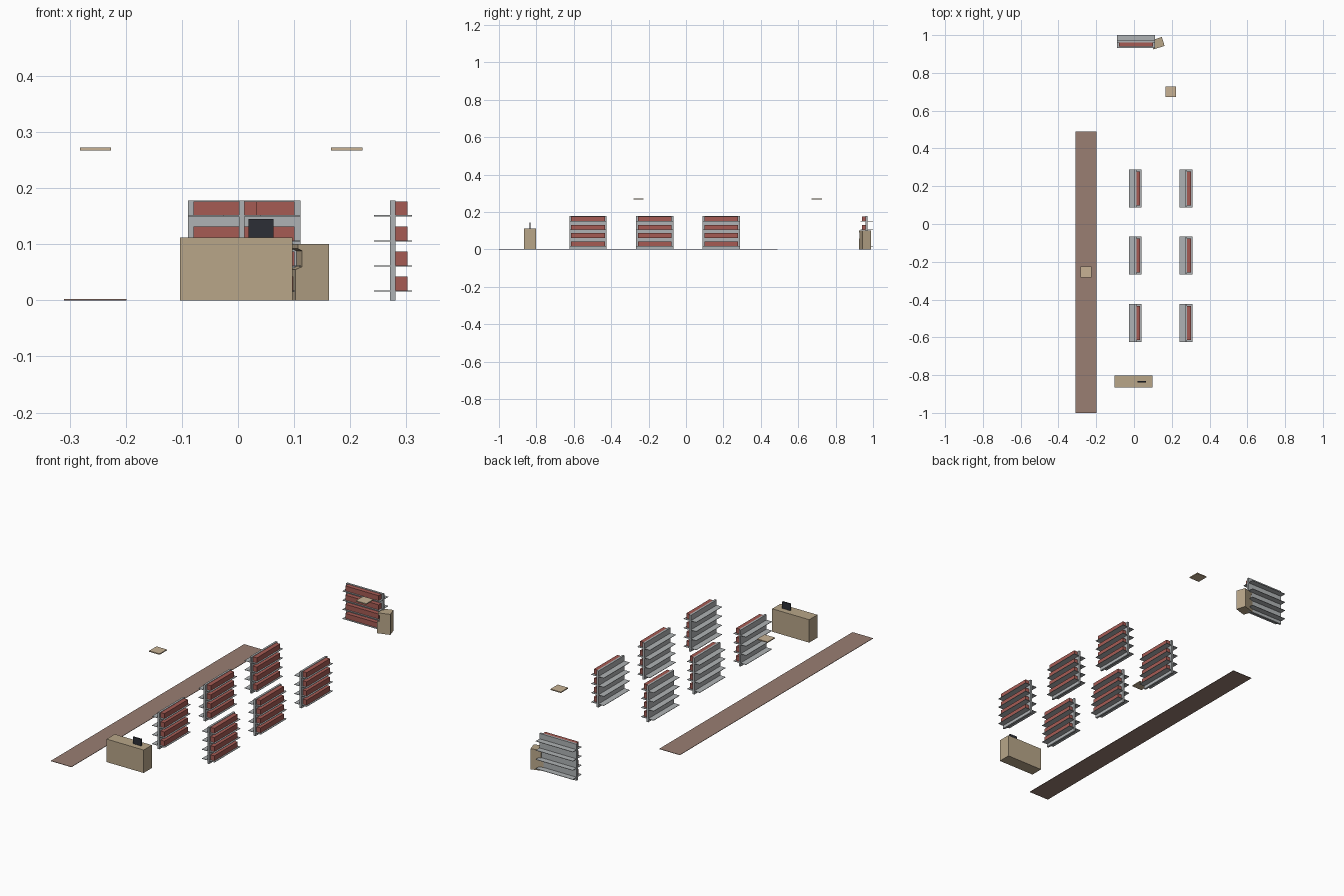
import bpy
import bmesh
from math import radians
from mathutils import Matrix

default = bpy.data.objects.get("Cube")
if default:
    bpy.data.objects.remove(default, do_unlink=True)


def material(name, r, g, b):
    mat = bpy.data.materials.new(name)
    mat.use_nodes = True
    mat.diffuse_color = (r, g, b, 1)
    mat.node_tree.nodes["Principled BSDF"].inputs["Base Color"].default_value = (r, g, b, 1)
    return mat


TAN = material("tan", 0.48, 0.38, 0.25)
PALE = material("pale_tan", 0.58, 0.45, 0.30)
BROWN = material("floor_brown", 0.32, 0.21, 0.17)
RED = material("goods_red", 0.38, 0.105, 0.088)
GREY = material("shelf_grey", 0.43, 0.45, 0.46)
DARK = material("screen_dark", 0.025, 0.028, 0.037)


def finish(bm, name, mat, place=None):
    if place:
        bm.transform(place)
    bmesh.ops.recalc_face_normals(bm, faces=bm.faces)
    mesh = bpy.data.meshes.new(name)
    bm.to_mesh(mesh)
    bm.free()
    mesh.materials.append(mat)
    obj = bpy.data.objects.new(name, mesh)
    bpy.context.collection.objects.link(obj)
    return obj


def box(name, mat, xs, ys, zs, place=None):
    """Box between the given limits on each axis."""
    bm = bmesh.new()
    bmesh.ops.create_cube(bm, size=1)
    for v in bm.verts:
        for axis, (lo, hi) in enumerate((xs, ys, zs)):
            v.co[axis] = lo if v.co[axis] < 0 else hi
    return finish(bm, name, mat, place)


def shelf_unit(label, x, y, angle=0):
    """Panel with four shelves through it and goods on one side."""
    place = Matrix.Translation((x, y, 0)) @ Matrix.Rotation(radians(angle), 4, "Z")
    box(label + "_panel", GREY, (-0.005, 0.005), (-0.1, 0.1), (0, 0.178), place)
    for i in range(4):
        z = 0.0155 + i * 0.0447
        box(f"{label}_shelf_{i}", GREY, (-0.034, 0.034), (-0.1, 0.1), (z, z + 0.002), place)
        box(f"{label}_goods_{i}", RED, (0.005, 0.026), (-0.09, 0.09),
            (z + 0.002, z + 0.0265), place)


# Two columns of shelf units and one against the back
for col, x in enumerate((0.007, 0.276)):
    for row, y in enumerate((-0.524, -0.167, 0.188)):
        shelf_unit(f"aisle_{col}_{row}", x, y)
shelf_unit("back_unit", 0.011, 0.966, -90)

# Floor strip
box("floor_strip", BROWN, (-0.31, -0.199), (-1, 0.49), (0, 0.002))

# Counter with its screen
box("counter", TAN, (-0.103, 0.097), (-0.866, -0.803), (0, 0.112))
box("counter_screen", DARK, (0.019, 0.063), (-0.838, -0.832), (0.11, 0.145))

# Ceiling plates
for name, x, y in (("ceiling_plate_left", 0.194, 0.70), ("ceiling_plate_right", -0.254, -0.254)):
    box(name, PALE, (x - 0.028, x + 0.028), (y - 0.028, y + 0.028), (0.267, 0.272))

# Turned cabinet with a recess in one side
profile = [(-0.031, 0), (0.031, 0), (0.031, 0.1), (-0.027, 0.1),
           (-0.027, 0.092), (-0.019, 0.088), (-0.019, 0.06), (-0.031, 0.055)]
bm = bmesh.new()
face = bm.faces.new([bm.verts.new((px, -0.0245, pz)) for px, pz in profile])
ext = bmesh.ops.extrude_face_region(bm, geom=[face])
for v in ext["geom"]:
    if isinstance(v, bmesh.types.BMVert):
        v.co.y = 0.0245
finish(bm, "cabinet", TAN,
       Matrix.Translation((0.125, 0.957, 0)) @ Matrix.Rotation(radians(17.5), 4, "Z"))
